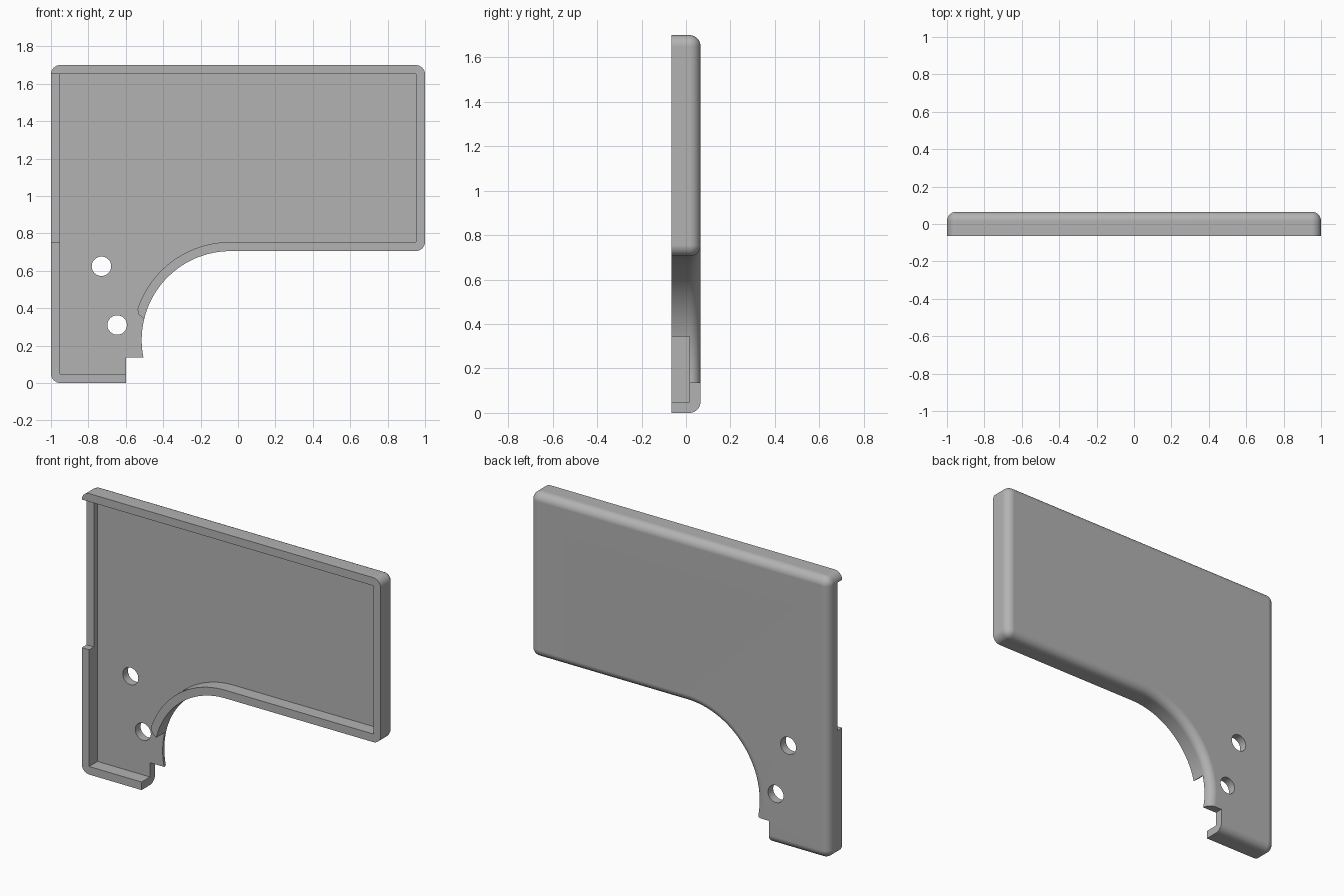
import bpy
import bmesh
from math import asin, cos, sin, pi, radians

cube = bpy.data.objects.get("Cube")
if cube:
    bpy.data.objects.remove(cube)

FRONT, FLOOR, BACK = -0.065, 0.015, 0.065
TOP, ARM_Z = 1.70, 0.705          # top edge and underside of the wide arm
WALL, ROUND = 0.049, 0.05         # wall thickness and corner radius
ARC_X, ARC_Z, ARC_R = -0.04, 0.23, 0.475

grey = bpy.data.materials.new("plain grey")
grey.use_nodes = True
grey.diffuse_color = (0.45, 0.45, 0.45, 1)
grey.node_tree.nodes["Principled BSDF"].inputs["Base Color"].default_value = (0.45, 0.45, 0.45, 1)


def arc(cx, cz, r, start, end, steps):
    angles = [start + (end - start) * i / steps for i in range(steps + 1)]
    return [(cx + r * cos(a), cz + r * sin(a)) for a in angles]


def outline(d):
    """Panel outline in x and z, moved inward by d."""
    r, n = ROUND - d, 8
    points = arc(-1 + ROUND, ROUND, r, 1.5 * pi, pi, n)
    points += arc(-1 + ROUND, TOP - ROUND, r, pi, pi / 2, n)
    points += arc(1 - ROUND, TOP - ROUND, r, pi / 2, 0, n)
    points += arc(1 - ROUND, ARM_Z + ROUND, r, 0, -pi / 2, n)
    radius = ARC_R + d
    points += arc(ARC_X, ARC_Z, radius, pi / 2, pi + asin((ARC_Z - d) / radius), 40)
    return points


def make_object(name, rings):
    """Skin a stack of (outline, y) rings and close both ends."""
    bm = bmesh.new()
    loops = [[bm.verts.new((x, y, z)) for x, z in pts] for pts, y in rings]
    for a, b in zip(loops, loops[1:]):
        for i in range(len(a)):
            j = (i + 1) % len(a)
            bm.faces.new((a[i], a[j], b[j], b[i]))
    bm.faces.new(loops[0])
    bm.faces.new(loops[-1])
    bmesh.ops.recalc_face_normals(bm, faces=bm.faces)
    mesh = bpy.data.meshes.new(name)
    bm.to_mesh(mesh)
    bm.free()
    obj = bpy.data.objects.new(name, mesh)
    bpy.context.collection.objects.link(obj)
    mesh.materials.append(grey)
    return obj


def box(x0, x1, z0, z1):
    return [(x0, z0), (x1, z0), (x1, z1), (x0, z1)]


# Tray: inner floor, wall rim, outer side, rounded back edge
rings = [(outline(WALL), FLOOR), (outline(WALL), FRONT), (outline(0), FRONT)]
for i in range(9):
    a = i / 8 * pi / 2
    rings.append((outline(WALL * (1 - cos(a))), BACK - WALL + WALL * sin(a)))
panel = make_object("tray_panel", rings)

# Cut shapes: (name, outline, front y, back y)
cuts = [
    ("upper_hole", arc(-0.73, 0.624, 0.052, 0, 2 * pi, 40)[:-1], -0.2, 0.2),
    ("lower_hole", arc(-0.646, 0.31, 0.052, 0, 2 * pi, 40)[:-1], -0.2, 0.2),
    ("foot_notch", box(-0.6, -0.3, -0.2, 0.135), -0.2, 0.2),
    ("side_wall_notch", box(-1.2, -1 + WALL, 0.755, TOP - WALL), -0.2, -0.02),
    ("arc_wall_end", [(-0.58, 0.1), (-0.4, 0.1), (-0.4, 0.30), (-0.505, 0.345),
                      (-0.53, 0.365), (-0.538, 0.395), (-0.58, 0.395)], -0.2, FLOOR),
]
bpy.context.view_layer.objects.active = panel
for name, points, y0, y1 in cuts:
    cutter = make_object(name + "_cutter", [(points, y0), (points, y1)])
    cutter.hide_render = True
    mod = panel.modifiers.new(name, "BOOLEAN")
    mod.operation, mod.solver, mod.object = "DIFFERENCE", "EXACT", cutter
    bpy.ops.object.modifier_apply(modifier=mod.name)
    bpy.data.objects.remove(cutter)

# Smooth rounded edges, crisp corners, flat large faces
for obj in bpy.context.selected_objects:
    obj.select_set(False)
panel.select_set(True)
bpy.ops.object.shade_smooth_by_angle(angle=radians(30))
weighted = panel.modifiers.new("flat_face_normals", "WEIGHTED_NORMAL")
weighted.keep_sharp = True
